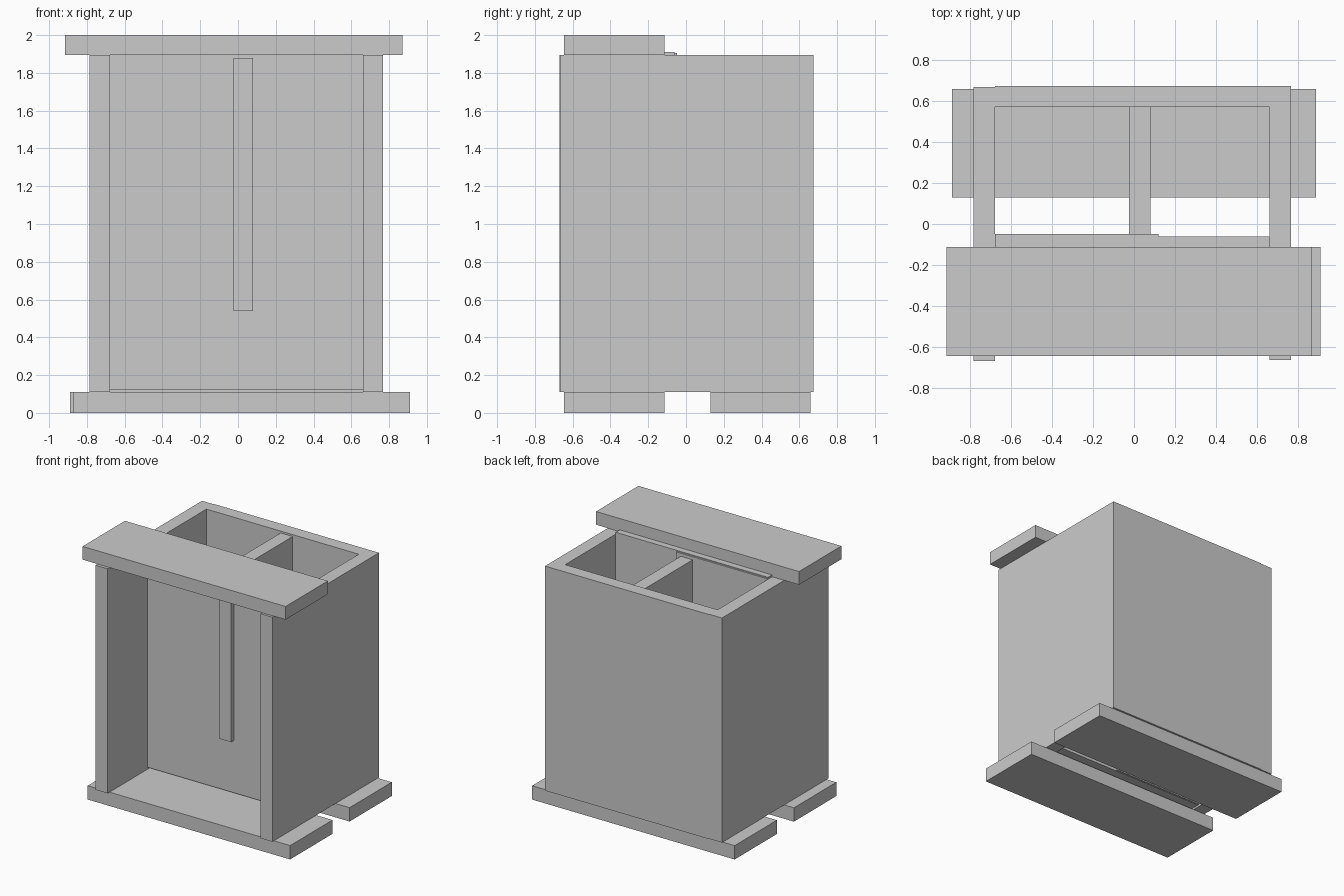
import bpy

if "Cube" in bpy.data.objects:
    bpy.data.objects.remove(bpy.data.objects["Cube"])


def board(name, x, y, z):
    """Flat plank spanning the given x, y and z ranges."""
    bpy.ops.mesh.primitive_cube_add(size=1, location=[sum(r) / 2 for r in (x, y, z)])
    ob = bpy.context.object
    ob.name = name
    ob.scale = [r[1] - r[0] for r in (x, y, z)]
    bpy.ops.object.transform_apply(location=False, rotation=False, scale=True)
    return ob


WALL = (0.11, 1.895)
INNER = (-0.678, 0.662)

# Base planks
board("base_plank_front", (-0.87, 0.91), (-0.645, -0.113), (0, 0.11))
board("base_plank_back", (-0.89, 0.89), (0.13, 0.66), (0, 0.11))

# Top plank over the front opening
board("top_plank", (-0.915, 0.87), (-0.645, -0.113), (1.895, 2.0))

# Side and back walls
board("side_wall_left", (-0.785, -0.678), (-0.67, 0.67), WALL)
board("side_wall_right", (0.662, 0.767), (-0.665, 0.675), WALL)
board("back_wall", INNER, (0.572, 0.675), WALL)

# Overlapping inner front panels
board("inner_panel_wide", INNER, (-0.167, -0.062), (0.125, 1.91))
board("inner_panel_narrow", (-0.678, 0.12), (-0.153, -0.048), (0.127, 1.905))

# Divider, poking through the inner panels
board("divider", (-0.025, 0.08), (-0.2, 0.572), (0.54, 1.88))
